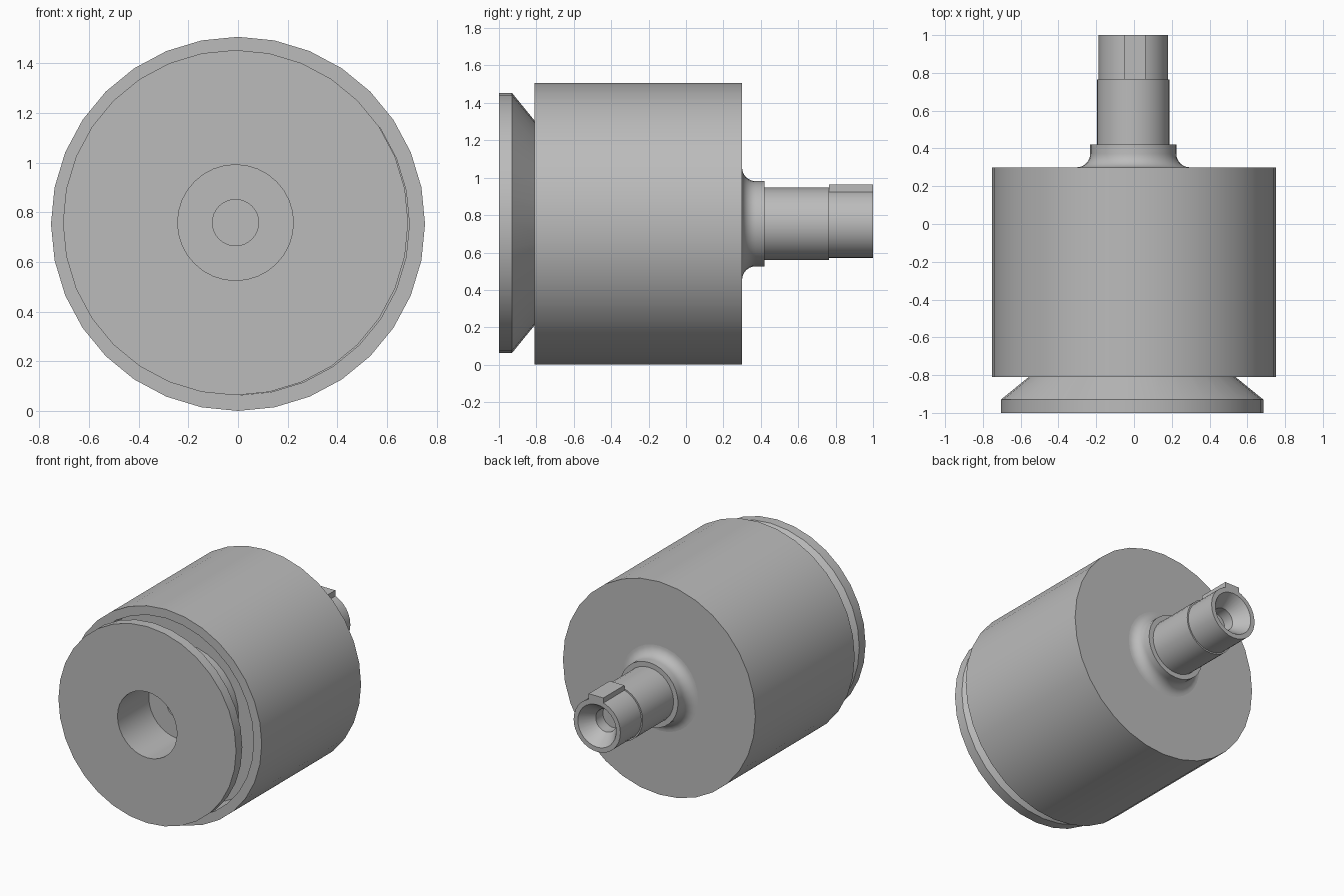
import bpy, bmesh, math
from mathutils import Vector

cube = bpy.data.objects.get("Cube")
if cube:
    bpy.data.objects.remove(cube, do_unlink=True)

steel = bpy.data.materials.new("steel_grey")
steel.use_nodes = True
GREY = (0.5, 0.5, 0.5, 1)
steel.diffuse_color = GREY
steel.node_tree.nodes["Principled BSDF"].inputs["Base Color"].default_value = GREY


def finish(name, bm):
    """Turn a bmesh into a smooth-shaded object with sharp edges."""
    bmesh.ops.remove_doubles(bm, verts=bm.verts, dist=0.0001)
    bmesh.ops.recalc_face_normals(bm, faces=bm.faces)
    mesh = bpy.data.meshes.new(name)
    bm.to_mesh(mesh)
    bm.free()
    mesh.materials.append(steel)
    obj = bpy.data.objects.new(name, mesh)
    bpy.context.collection.objects.link(obj)
    bpy.ops.object.select_all(action="DESELECT")
    obj.select_set(True)
    bpy.context.view_layer.objects.active = obj
    bpy.ops.object.shade_smooth_by_angle(angle=math.radians(30))
    return obj


def turn(name, profile, x, z, sides=32):
    """Spin a (radius, y) profile around an axis along y."""
    bm = bmesh.new()
    verts = [bm.verts.new((x, y, z + r)) for r, y in profile]
    edges = [bm.edges.new(pair) for pair in zip(verts, verts[1:])]
    bmesh.ops.spin(bm, geom=verts + edges, cent=(x, 0, z), axis=(0, 1, 0),
                   angle=math.tau, steps=sides, use_merge=True)
    return finish(name, bm)


# Main drum, recessed at the front behind a narrow rim
turn("drum", [(0, -0.55), (0.69, -0.55), (0.69, -0.81), (0.753, -0.81),
              (0.753, 0.3), (0, 0.3)], 0, 0.753)

# Tapered front disc with a stepped blind bore
turn("front_disc", [(0, -0.5), (0.093, -0.5), (0.093, -0.65), (0.233, -0.65),
                    (0.233, -1), (0.695, -1), (0.695, -0.93), (0.4, -0.69),
                    (0.4, -0.54)], -0.01, 0.758)

# Shaft: filleted collar, journal, then a slightly narrower hollow tip
fillet = []
for i in range(9):
    a = math.pi / 2 * i / 8
    fillet.append((0.3 - 0.072 * math.sin(a), 0.372 - 0.072 * math.cos(a)))
turn("shaft", [(0, 0.29), (0.3, 0.29)] + fillet +
     [(0.228, 0.42), (0.193, 0.42), (0.193, 0.765), (0.183, 0.765),
      (0.183, 1), (0.15, 1), (0.08, 0.9), (0.08, 0.82), (0, 0.82)], -0.004, 0.754)

# Drive key along the top of the shaft tip
bm = bmesh.new()
bmesh.ops.create_cube(bm, size=1)
bmesh.ops.scale(bm, vec=Vector((0.115, 0.235, 0.05)), verts=bm.verts)
bmesh.ops.translate(bm, vec=Vector((0.004, 0.8825, 0.94)), verts=bm.verts)
finish("drive_key", bm)
